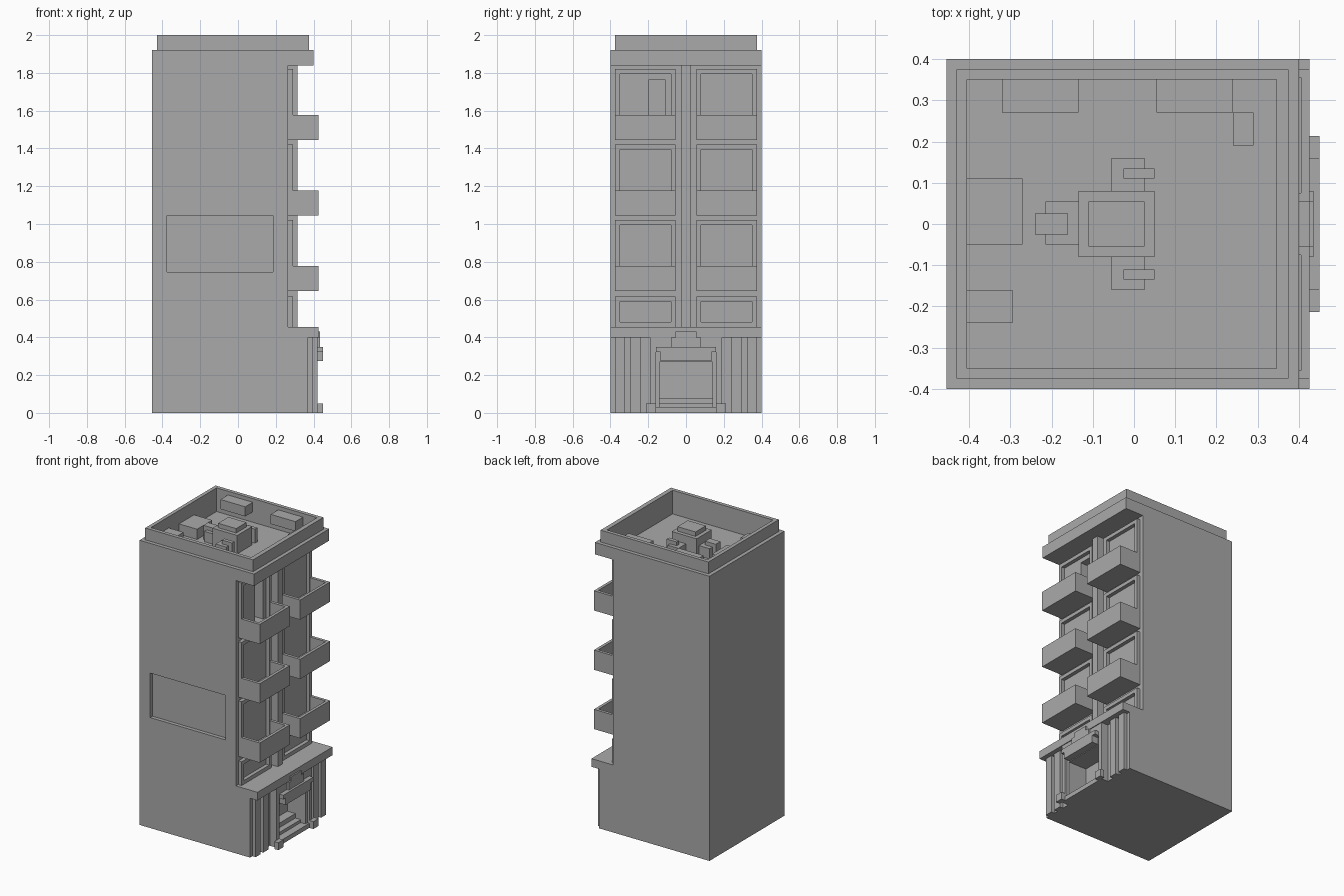
import bpy

if "Cube" in bpy.data.objects:
    bpy.data.objects.remove(bpy.data.objects["Cube"])

grey = bpy.data.materials.new("plain_grey")
grey.use_nodes = True
colour = (0.4, 0.4, 0.4, 1)
grey.diffuse_color = colour
grey.node_tree.nodes["Principled BSDF"].inputs["Base Color"].default_value = colour


def box(name, x, y, z):
    """Box from (low, high) pairs along each axis."""
    spans = (x, y, z)
    corners = [(a, b, c) for a in x for b in y for c in z]
    faces = [(0, 1, 3, 2), (4, 6, 7, 5), (0, 4, 5, 1),
             (2, 3, 7, 6), (0, 2, 6, 4), (1, 5, 7, 3)]
    mesh = bpy.data.meshes.new(name)
    mesh.from_pydata(corners, [], faces)
    mesh.materials.append(grey)
    ob = bpy.data.objects.new(name, mesh)
    bpy.context.collection.objects.link(ob)
    return ob


def cut(target, name, x, y, z):
    """Subtract a hidden box from the target."""
    cutter = box(name, x, y, z)
    cutter.hide_render = True
    mod = target.modifiers.new(name, "BOOLEAN")
    mod.operation = "DIFFERENCE"
    mod.solver = "EXACT"
    mod.object = cutter
    bpy.context.view_layer.objects.active = target
    bpy.ops.object.modifier_apply(modifier=name)
    bpy.data.objects.remove(cutter)


def pair(name, x, y, z):
    """Box on the +y side and its mirror on the -y side."""
    return [box(name + "_a", x, y, z), box(name + "_b", x, (-y[1], -y[0]), z)]


FULL = (-0.4, 0.4)
BACK, WALL = -0.455, 0.265

# Main tower with sign recess and balcony doorway
tower = box("tower", (BACK, WALL), FULL, (0, 1.84))
cut(tower, "side_recess", (-0.375, 0.185), (-0.5, -0.375), (0.745, 1.045))
cut(tower, "doorway", (0.16, 0.4), (-0.195, -0.11), (1.47, 1.765))

# Roof cornice and parapet, hollow down to the roof deck
cornice = box("cornice", (BACK, 0.4), FULL, (1.84, 1.92))
cut(cornice, "roof_well", (-0.405, 0.345), (-0.35, 0.35), (1.8405, 2.1))
parapet = box("parapet", (-0.43, 0.375), (-0.375, 0.375), (1.92, 2.0))
cut(parapet, "parapet_well", (-0.405, 0.345), (-0.35, 0.35), (1.9, 2.1))

# Roof equipment
DECK = 1.84
box("wall_unit_left", (-0.32, -0.135), (0.27, 0.35), (1.91, 1.975))
box("wall_unit_right", (0.055, 0.24), (0.27, 0.35), (1.91, 1.975))
box("small_box", (0.24, 0.29), (0.19, 0.27), (DECK, 1.92))
box("large_box", (-0.405, -0.27), (-0.05, 0.11), (DECK, 1.91))
box("corner_box", (-0.405, -0.295), (-0.24, -0.16), (DECK, 1.925))
box("vent_core", (-0.135, 0.05), (-0.08, 0.08), (DECK, 1.965))
box("vent_lid", (-0.11, 0.025), (-0.055, 0.055), (1.965, 1.995))
box("vent_arm_back", (-0.215, -0.135), (-0.05, 0.055), (DECK, 1.91))
box("vent_tip_back", (-0.24, -0.16), (-0.025, 0.025), (DECK, 1.935))
pair("vent_arm", (-0.055, 0.025), (0.08, 0.16), (DECK, 1.91))
pair("vent_tip", (-0.025, 0.05), (0.11, 0.135), (DECK, 1.935))

# Window frames and balconies on each floor
BAY = (0.055, 0.375)
box("centre_pillar", (WALL, 0.315), (-0.025, 0.025), (0.455, 1.84))
floors = [(0.455, 0.615), (0.645, 1.02), (1.045, 1.42), (1.445, 1.82)]
for i, (low, high) in enumerate(floors):
    for frame in pair(f"window_frame_{i}", (WALL, 0.29), BAY, (low, high)):
        side = 1 if frame.name.endswith("_a") else -1
        hole = sorted((side * 0.08, side * 0.35))
        cut(frame, "glass_gap", (0.2, 0.4), hole, (low + 0.025, high - 0.025))
    if i:
        for balcony in pair(f"balcony_{i}", (WALL, 0.425), BAY, (low, low + 0.133)):
            side = 1 if balcony.name.endswith("_a") else -1
            hole = sorted((side * 0.075, side * 0.355))
            cut(balcony, "balcony_gap", (0.2, 0.405), hole, (low + 0.025, 3))

# Ground floor with recessed entrance
ground = box("ground_floor", (WALL, 0.37), FULL, (0, 0.4))
cut(ground, "entrance_hall", (0.27, 0.5), (-0.14, 0.14), (0.03, 0.27))
box("ledge", (WALL, 0.425), FULL, (0.4, 0.455))
pair("outer_pilaster", (0.37, 0.395), (0.322, 0.375), (0, 0.4))
pair("inner_pilaster", (0.37, 0.395), (0.24, 0.295), (0, 0.4))

# Entrance surround, steps and canopy
surround = box("entrance_surround", (0.37, 0.42), (-0.19, 0.19), (0, 0.4))
cut(surround, "entrance_opening", (0.3, 0.5), (-0.16, 0.16), (0.03, 0.35))
pair("door_jamb", (0.37, 0.405), (0.14, 0.16), (0.03, 0.35))
box("door_header", (0.37, 0.405), (-0.14, 0.14), (0.27, 0.35))
box("lower_step", (0.27, 0.37), (-0.14, 0.14), (0.03, 0.05))
box("upper_step", (0.27, 0.33), (-0.14, 0.14), (0.05, 0.08))
pair("step_block", (0.42, 0.45), (0.16, 0.213), (0, 0.05))
box("canopy", (0.405, 0.45), (-0.135, 0.135), (0.275, 0.35))
pair("canopy_bracket", (0.405, 0.45), (0.135, 0.16), (0.322, 0.35))
box("sign_base", (0.42, 0.435), (-0.08, 0.08), (0.35, 0.4))
box("sign_top", (0.42, 0.435), (-0.055, 0.055), (0.4, 0.43))
